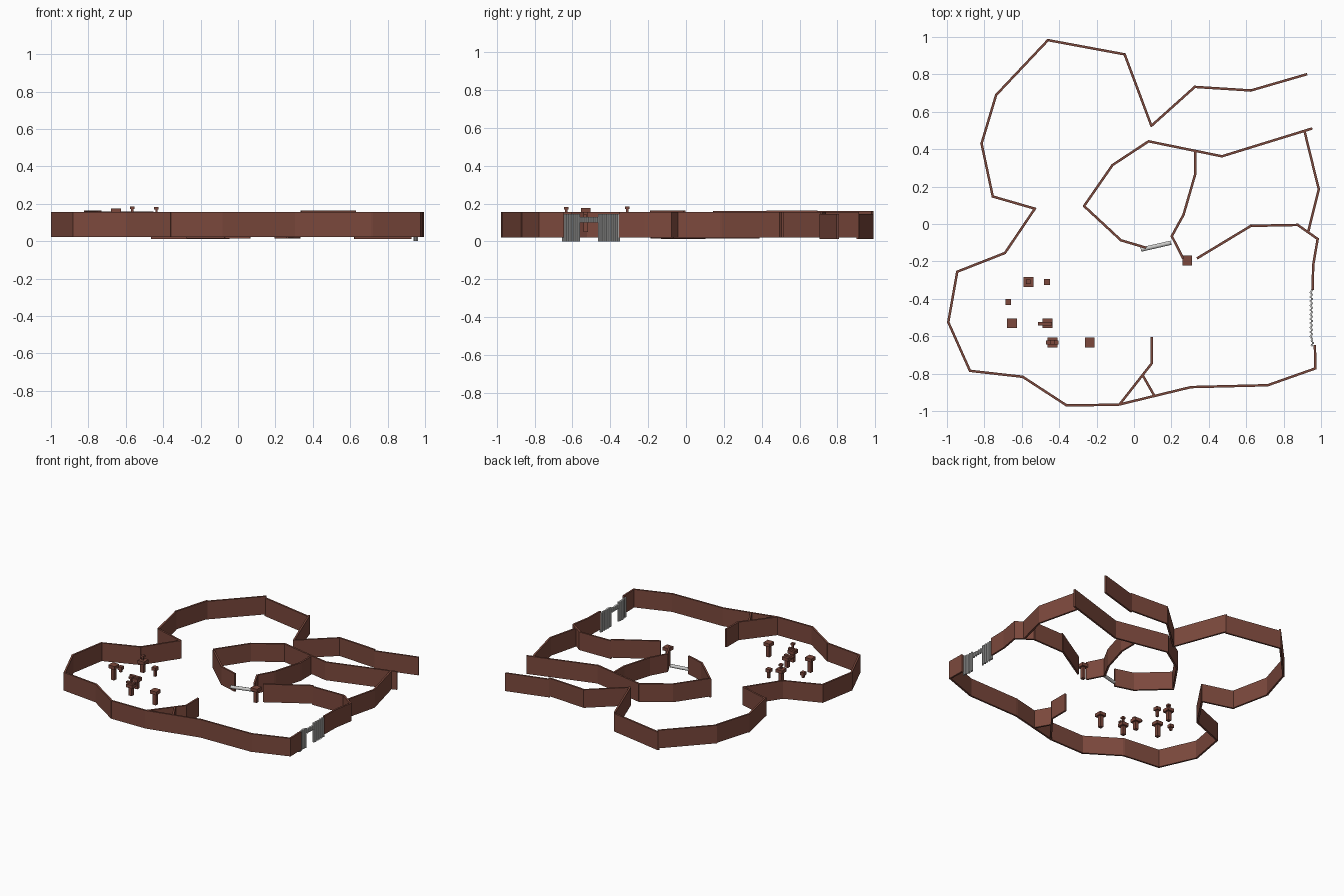
import bpy, bmesh, math
from mathutils import Matrix, Vector

if "Cube" in bpy.data.objects:
    bpy.data.objects.remove(bpy.data.objects["Cube"])


def material(name, rgb):
    m = bpy.data.materials.new(name)
    m.diffuse_color = (*rgb, 1)
    m.use_nodes = True
    m.node_tree.nodes["Principled BSDF"].inputs["Base Color"].default_value = m.diffuse_color
    return m


BROWN = material("red_brown", (0.2, 0.066, 0.046))
SILVER = material("pale_grey", (0.6, 0.6, 0.59))


def finish(bm, name, mat):
    me = bpy.data.meshes.new(name)
    bm.to_mesh(me)
    bm.free()
    me.materials.append(mat)
    ob = bpy.data.objects.new(name, me)
    bpy.context.collection.objects.link(ob)
    return ob


def box(bm, centre, size, angle=0):
    mat = (Matrix.Translation(centre) @ Matrix.Rotation(angle, 4, 'Z')
           @ Matrix.Diagonal((*size, 1)))
    bmesh.ops.create_cube(bm, size=1, matrix=mat)


def tube(bm, a, b, r, sides=8):
    a, b = Vector(a), Vector(b)
    d = b - a
    mat = Matrix.Translation((a + b) / 2) @ d.to_track_quat('Z', 'Y').to_matrix().to_4x4()
    bmesh.ops.create_cone(bm, cap_ends=True, segments=sides, radius1=r, radius2=r,
                          depth=d.length, matrix=mat)


def wall(name, pts, lift=None, base=0.0):
    """Chain of upright panels; lift shifts single panels up or down."""
    bm = bmesh.new()
    for i, (p, q) in enumerate(zip(pts, pts[1:])):
        dx, dy = q[0] - p[0], q[1] - p[1]
        z = 0.0885 + base + (lift or {}).get(i, 0)
        box(bm, ((p[0] + q[0]) / 2, (p[1] + q[1]) / 2, z),
            (math.hypot(dx, dy) + 0.008, 0.013, 0.134), math.atan2(dy, dx))
    finish(bm, name, BROWN)


# Outer boundary, from the open back right end round to the gate
wall("outer_wall", [(.922, .80), (.625, .714), (.325, .733), (.093, .525), (-.05, .907),
                    (-.46, .983), (-.737, .69), (-.815, .43), (-.755, .147), (-.53, .082),
                    (-.69, -.155), (-.945, -.255), (-.993, -.525), (-.877, -.785),
                    (-.595, -.817), (-.36, -.97), (-.083, -.966), (.305, -.872),
                    (.715, -.862), (.97, -.772), (.967, -.65)],
     {0: -.01, 4: -.01, 5: .004, 6: .008, 7: .004})
# Wall past the gate, turning inward
wall("right_wall", [(.955, -.35), (.958, -.22), (.982, -.08), (.875, -.005),
                    (.625, -.01), (.34, -.182)], {4: .009})
# Inner enclosure and its branches
wall("inner_wall", [(.95, .51), (.47, .362), (.078, .442), (-.115, .315), (-.267, .096),
                    (-.07, -.087), (.062, -.126)], {4: -.008, 5: -.008})
wall("inner_branch", [(.327, .385), (.327, .265), (.265, .05), (.202, -.065),
                      (.262, -.182)], base=-.006)
wall("right_link", [(.912, .495), (.988, .185), (.932, -.04)])
wall("front_spur", [(.095, -.607), (.095, -.745), (-.075, -.962)])
wall("front_spur_brace", [(.05, -.815), (.108, -.917)])

# Corrugated gate: two full panels joined by a short lintel
bm = bmesh.new()
n = 26
for i in range(n):
    y = -.648 + i * .294 / (n - 1)
    lintel = -.56 < y < -.47
    x = .948 + (.003 if i % 2 else -.003) + (.006 if y < -.62 else 0)
    tube(bm, (x, y, .10 if lintel else 0), (x, y, .13 if lintel else .144), .0065)
finish(bm, "corrugated_gate", SILVER)

# Fallen log-like barrier across the inner opening
bm = bmesh.new()
tube(bm, (.037, -.137, .044), (.198, -.1, .048), .012, 10)
bar = finish(bm, "barrier_pole", SILVER)
for p in bar.data.polygons:
    p.use_smooth = len(p.vertices) == 4


def post(name, x, y, bottom, top, cap, thick=.024):
    """Square stem under a wider square cap."""
    bm = bmesh.new()
    box(bm, (x, y, top - thick / 2), (cap, cap, thick))
    box(bm, (x, y, (bottom + top - thick) / 2),
        (cap * .5, cap * .5, top - thick - bottom))
    return finish(bm, name, BROWN)


# Capped posts: x, y, bottom, top, cap width
for i, p in enumerate([(-.565, -.31, .06, .15, .053), (-.465, -.31, .055, .125, .034),
                       (-.673, -.417, .072, .115, .03), (-.652, -.53, .065, .176, .052),
                       (-.462, -.53, .05, .13, .052), (-.436, -.633, .045, .132, .052),
                       (-.237, -.633, .03, .137, .052), (.285, -.195, .02, .13, .052)]):
    post(f"post_{i + 1}", *p)

# Small pegs on two posts
post("peg_back", -.565, -.31, .149, .185, .024, .014)
post("peg_front", -.436, -.633, .131, .183, .024, .014)

# Flat slabs laid over two caps
bm = bmesh.new()
box(bm, (-.477, -.533, .135), (.075, .02, .012))
box(bm, (-.437, -.633, .137), (.066, .02, .012))
finish(bm, "cap_slabs", BROWN)
